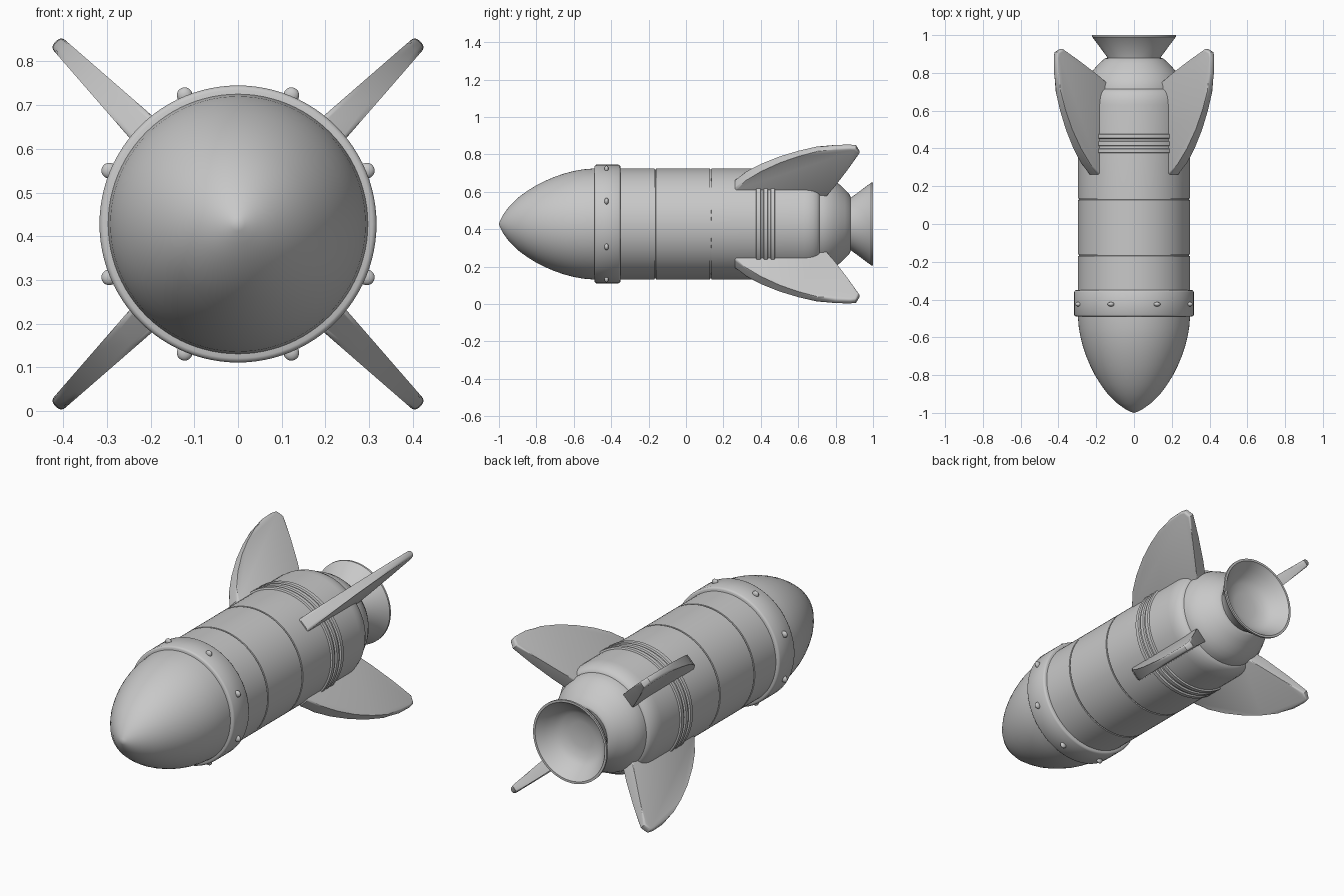
import bpy, bmesh, math
from mathutils import Matrix, Vector

cube = bpy.data.objects.get("Cube")
if cube:
    bpy.data.objects.remove(cube, do_unlink=True)

AXIS = 0.428    # height of the long axis
FIN_TIP = 0.59  # distance of the fin tips from the axis

grey = bpy.data.materials.new("plain grey")
grey.use_nodes = True
color = (0.58, 0.58, 0.58, 1)
grey.diffuse_color = color
grey.node_tree.nodes["Principled BSDF"].inputs["Base Color"].default_value = color


def finish(name, bm, angle=35):
    bmesh.ops.recalc_face_normals(bm, faces=bm.faces)
    mesh = bpy.data.meshes.new(name)
    bm.to_mesh(mesh)
    bm.free()
    mesh.materials.append(grey)
    obj = bpy.data.objects.new(name, mesh)
    bpy.context.collection.objects.link(obj)
    bpy.ops.object.select_all(action='DESELECT')
    obj.select_set(True)
    bpy.context.view_layer.objects.active = obj
    bpy.ops.object.shade_smooth_by_angle(angle=math.radians(angle))
    return obj


def lathe(name, profile, steps=96, angle=35):
    """Turn a profile of (distance along y, radius) around the long axis."""
    bm = bmesh.new()
    verts = [bm.verts.new((r, y, AXIS)) for y, r in profile]
    edges = [bm.edges.new(pair) for pair in zip(verts, verts[1:])]
    bmesh.ops.spin(bm, geom=verts + edges, cent=(0, 0, AXIS), axis=(0, 1, 0),
                   angle=math.tau, steps=steps, use_merge=True)
    bmesh.ops.remove_doubles(bm, verts=bm.verts, dist=0.0001)
    return finish(name, bm, angle)


# Nose cone
lathe("nose_cone", [(-1, 0), (-0.995, 0.016), (-0.98, 0.046), (-0.95, 0.088),
                    (-0.9, 0.139), (-0.85, 0.176), (-0.8, 0.207), (-0.75, 0.232),
                    (-0.7, 0.253), (-0.65, 0.27), (-0.6, 0.283), (-0.55, 0.292),
                    (-0.48, 0.298), (-0.45, 0.298), (-0.45, 0)])

# Body tube with two seam grooves and a rounded rear shoulder
body = [(-0.46, 0), (-0.46, 0.297)]
for seam in (-0.165, 0.132):
    body += [(seam - 0.004, 0.297), (seam - 0.003, 0.291),
             (seam + 0.003, 0.291), (seam + 0.004, 0.297)]
body += [(0.63, 0.297), (0.655, 0.295), (0.68, 0.289), (0.7, 0.279),
         (0.712, 0.268), (0.716, 0.255), (0.716, 0)]
lathe("body_tube", body)

# Collar behind the nose, with rounded rims
lathe("nose_collar", [(-0.49, 0.28), (-0.49, 0.307), (-0.487, 0.313), (-0.48, 0.317),
                      (-0.36, 0.317), (-0.353, 0.313), (-0.35, 0.307), (-0.35, 0.28)], angle=50)

# Rivets around the collar
for i in range(8):
    bm = bmesh.new()
    bmesh.ops.create_uvsphere(bm, u_segments=16, v_segments=10, radius=0.018)
    bmesh.ops.scale(bm, vec=(1, 0.65, 1), verts=bm.verts)
    bmesh.ops.translate(bm, vec=(0, -0.425, 0.319), verts=bm.verts)
    turn = Matrix.Rotation(math.radians(22.5 + 45 * i), 4, 'Y')
    bmesh.ops.transform(bm, matrix=Matrix.Translation((0, 0, AXIS)) @ turn, verts=bm.verts)
    finish(f"rivet_{i + 1}", bm)

# Three raised ribs between the fins
for i, y in enumerate((0.388, 0.426, 0.464)):
    lathe(f"rib_{i + 1}", [(y - 0.013, 0.285), (y - 0.013, 0.302), (y - 0.01, 0.306),
                           (y + 0.01, 0.306), (y + 0.013, 0.302), (y + 0.013, 0.285)], angle=50)

# Engine housing
lathe("engine_housing", [(0.7, 0), (0.7, 0.262), (0.73, 0.26), (0.76, 0.251),
                         (0.79, 0.235), (0.82, 0.212), (0.85, 0.184),
                         (0.875, 0.157), (0.88, 0.145), (0.88, 0)])

# Flared nozzle with a hollow bowl
lathe("nozzle", [(0.87, 0), (0.87, 0.14), (0.885, 0.143), (0.985, 0.217), (0.99, 0.222),
                 (1, 0.222), (1, 0.21), (0.96, 0.18), (0.925, 0.15),
                 (0.905, 0.12), (0.893, 0.07), (0.89, 0)])

# Four swept fins that thin out towards the tip
outline = [(0.262, 0.25), (0.262, 0.303), (0.32, 0.362), (0.4, 0.425), (0.5, 0.486),
           (0.6, 0.532), (0.7, 0.567), (0.8, 0.588), (0.88, FIN_TIP), (0.91, 0.585),
           (0.927, 0.545), (0.86, 0.43), (0.79, 0.31), (0.73, 0.21), (0.3, 0.21)]


def half_thickness(r):
    return 0.017 + (FIN_TIP - r) * 0.07


for name, angle in (("left_upper", 45), ("left_lower", 135),
                    ("right_lower", 225), ("right_upper", 315)):
    bm = bmesh.new()
    sides = [[bm.verts.new((s * half_thickness(r), y, r)) for y, r in outline] for s in (-1, 1)]
    a, b = sides
    bm.faces.new(a)
    bm.faces.new(b[::-1])
    count = len(outline)
    for i in range(count):
        j = (i + 1) % count
        bm.faces.new((a[i], b[i], b[j], a[j]))
    rims = [e for e in bm.edges if abs(e.verts[0].co.x - e.verts[1].co.x) < 0.012]
    bmesh.ops.bevel(bm, geom=rims, offset=0.012, segments=4, profile=0.5,
                    affect='EDGES', clamp_overlap=True)
    turn = Matrix.Rotation(math.radians(angle), 4, 'Y')
    bmesh.ops.transform(bm, matrix=Matrix.Translation((0, 0, AXIS)) @ turn, verts=bm.verts)
    finish(f"{name}_fin", bm, 40)
